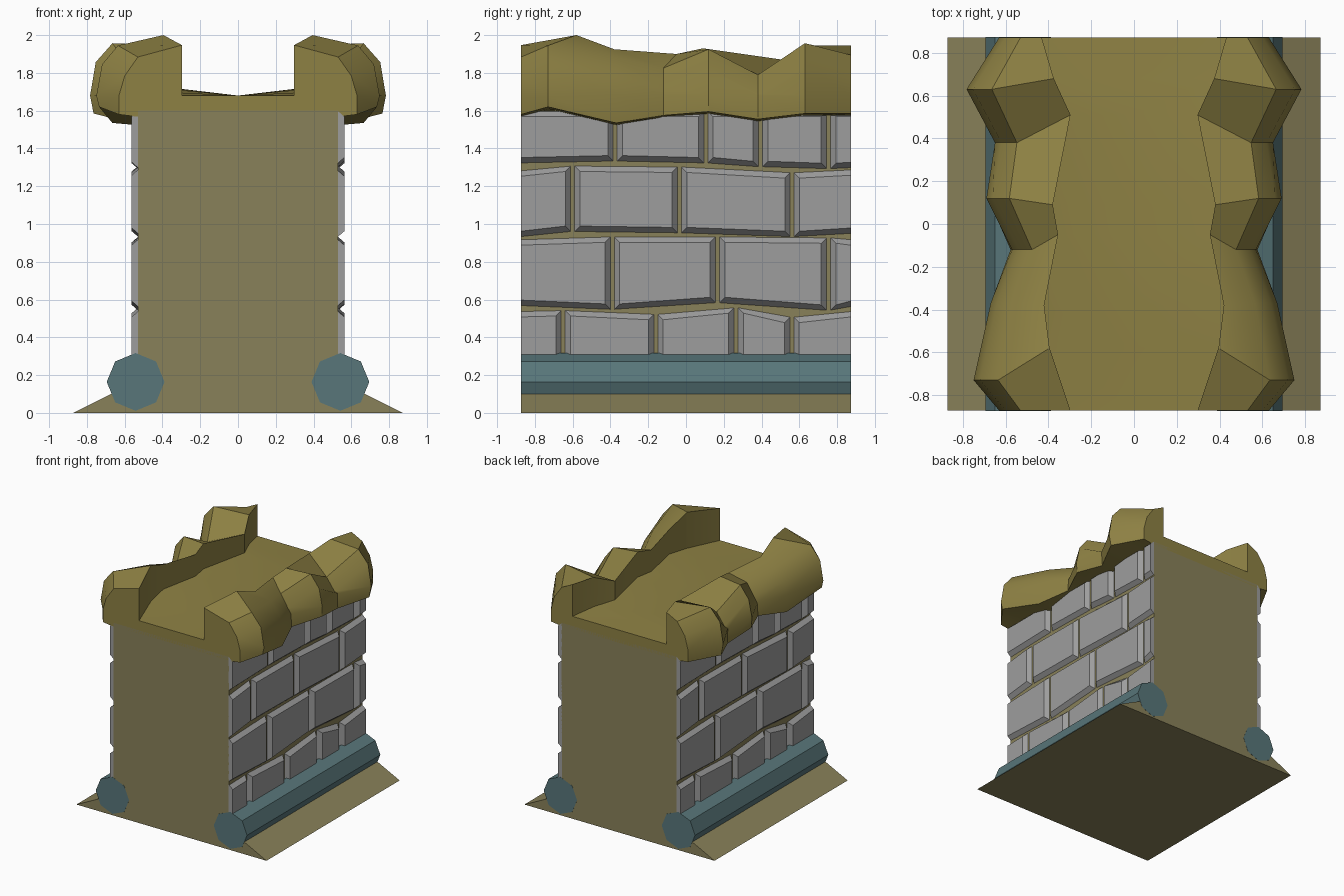
import bpy, bmesh
from math import pi, radians
from mathutils import Matrix

cube = bpy.data.objects.get("Cube")
if cube:
    bpy.data.objects.remove(cube, do_unlink=True)

HALF = 0.873   # half length of the wall
WALL = 0.53    # half thickness of the core


def material(name, rgb):
    mat = bpy.data.materials.new(name)
    mat.use_nodes = True
    mat.diffuse_color = (*rgb, 1)
    mat.node_tree.nodes["Principled BSDF"].inputs["Base Color"].default_value = (*rgb, 1)
    return mat


earth = material("dry earth", (.25, .22, .10))
ochre = material("ochre cap", (.27, .22, .057))
stone = material("grey stone", (.34, .34, .34))
teal = material("teal pipe", (.098, .183, .195))


def finish(name, bm, mat):
    bmesh.ops.recalc_face_normals(bm, faces=bm.faces)
    mesh = bpy.data.meshes.new(name)
    bm.to_mesh(mesh)
    bm.free()
    mesh.materials.append(mat)
    obj = bpy.data.objects.new(name, mesh)
    bpy.context.collection.objects.link(obj)
    return obj


def loft(name, rings, mat):
    """Skin closed rings of points and cap both ends."""
    bm = bmesh.new()
    rows = [[bm.verts.new(p) for p in ring] for ring in rings]
    n = len(rows[0])
    for a, b in zip(rows, rows[1:]):
        for i in range(n):
            j = (i + 1) % n
            bm.faces.new((a[i], a[j], b[j], b[i]))
    bm.faces.new(rows[0])
    bm.faces.new(rows[-1])
    return finish(name, bm, mat)


# Earth core with a sloping foot
half = [(HALF, 0), (WALL, .17), (WALL, 1.6)]
outline = half + [(-x, z) for x, z in reversed(half)]
loft("earth_core", [[(x, y, z) for x, z in outline] for y in (-HALF, HALF)], earth)

# Eight-sided pipes along the foot
for side, label in ((1, "left"), (-1, "right")):
    bm = bmesh.new()
    place = Matrix.Translation((side * .542, 0, .164)) @ Matrix.Rotation(pi / 2, 4, "X")
    bmesh.ops.create_cone(bm, cap_ends=True, segments=8, radius1=.153, radius2=.153,
                          depth=2 * HALF + .002, matrix=place)
    finish(label + "_pipe", bm, teal)

# Stone courses: (joint position, bottom height, top height) at every joint
E = HALF
COURSES = [
    [(-E, .2, .54), (-.65, .2, .545), (-.16, .2, .525), (.265, .2, .56), (.56, .2, .51), (E, .2, .54)],
    [(-E, .565, .92), (-.39, .545, .935), (.167, .58, .935), (.755, .54, .93), (E, .56, .92)],
    [(-E, .93, 1.285), (-.6, .957, 1.31), (-.035, .95, 1.305), (.562, .93, 1.275), (E, .947, 1.29)],
    [(-E, 1.32, 1.6), (-.375, 1.33, 1.6), (.105, 1.32, 1.6), (.395, 1.3, 1.6), (.755, 1.29, 1.6),
     (E, 1.295, 1.6)],
]
GAP, BEVEL, OUT = .007, .032, .563


def add_block(bm, start, stop):
    (y0, b0, t0), (y1, b1, t1) = start, stop
    first, last = y0 == -E, y1 == E
    y0 += 0 if first else GAP
    y1 -= 0 if last else GAP
    i0, i1 = y0 + (0 if first else BEVEL), y1 - (0 if last else BEVEL)
    back = [(y0, b0), (y1, b1), (y1, t1), (y0, t0)]
    face = [(i0, b0 + BEVEL), (i1, b1 + BEVEL), (i1, t1 - BEVEL), (i0, t0 - BEVEL)]
    a = [bm.verts.new((WALL - .004, y, z)) for y, z in back]
    f = [bm.verts.new((OUT, y, z)) for y, z in face]
    bm.faces.new(f)
    bm.faces.new(a)
    for i in range(4):
        j = (i + 1) % 4
        bm.faces.new((a[i], a[j], f[j], f[i]))


for turn, label in ((0, "left"), (pi, "right")):
    bm = bmesh.new()
    for course in COURSES:
        for start, stop in zip(course, course[1:]):
            add_block(bm, start, stop)
    bmesh.ops.rotate(bm, verts=bm.verts, matrix=Matrix.Rotation(turn, 3, "Z"))
    finish(label + "_stone_blocks", bm, stone)

# Lumpy cap: outer y, widest x, shoulder z, underside z, inner y, inner x, crest z, floor z
STATIONS = [
    (-E, .63, 1.884, 1.57, -E, .297, 1.947, 1.68),
    (-.73, .75, 1.945, 1.61, -.58, .395, 2.0, 1.7),
    (-.37, .67, 1.88, 1.525, -.38, .42, 1.925, 1.72),
    (-.12, .57, 1.825, 1.565, -.05, .355, 1.9, 1.72),
    (.12, .69, 1.925, 1.585, .09, .38, 1.93, 1.72),
    (.38, .65, 1.79, 1.545, .51, .297, 1.87, 1.715),
    (.63, .783, 1.957, 1.575, .68, .375, 1.945, 1.7),
    (E, .63, 1.895, 1.575, E, .432, 1.945, 1.68),
]


def cap_ring(y, wide, shoulder, under, yi, inner, crest, floor):
    lip = (wide - .63) * .12
    return [
        (0, yi, 1.68), (inner, yi, floor), (inner, yi, crest),
        (wide - .1 - lip, y, shoulder), (wide - .03, y, shoulder - .1),
        (wide, y, 1.68), (wide - lip, y, under + .01),
        (.55, y, under), (0, y, 1.575),
    ]


cap = loft("lumpy_cap", [cap_ring(*s) for s in STATIONS], ochre)

# Open the centre line so the mirrored half joins cleanly
bm = bmesh.new()
bm.from_mesh(cap.data)
middle = [f for f in bm.faces if all(abs(v.co.x) < .0001 for v in f.verts)]
bmesh.ops.delete(bm, geom=middle, context="FACES_ONLY")
bm.to_mesh(cap.data)
bm.free()
mirror = cap.modifiers.new("Mirror", "MIRROR")
mirror.use_clip = True

bpy.ops.object.select_all(action="DESELECT")
cap.select_set(True)
bpy.context.view_layer.objects.active = cap
bpy.ops.object.shade_smooth_by_angle(angle=radians(32))
